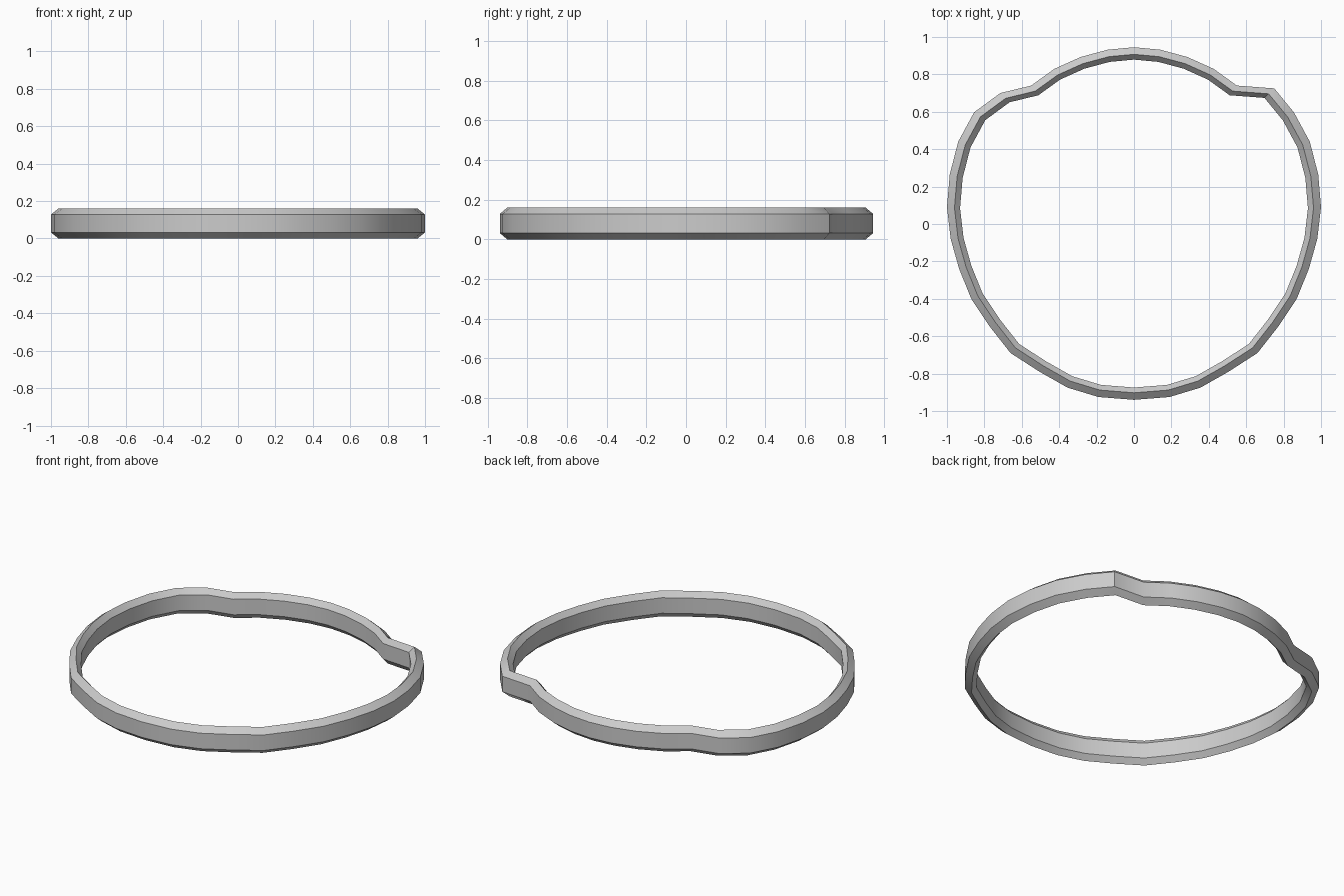
import bpy
import bmesh

cube = bpy.data.objects.get("Cube")
if cube:
    bpy.data.objects.remove(cube, do_unlink=True)

# Plain grey material
grey = bpy.data.materials.new("light grey")
grey.use_nodes = True
colour = (0.6, 0.6, 0.6, 1)
grey.diffuse_color = colour
grey.node_tree.nodes["Principled BSDF"].inputs["Base Color"].default_value = colour

# Half outline of the ring, from back centre to front centre
half = [(0, .945), (.14, .932), (.285, .893), (.425, .83), (.55, .74),
        (.715, .70), (.855, .597), (.94, .44), (.985, .265), (1, .09),
        (.98, -.08), (.935, -.24), (.87, -.40), (.77, -.55), (.66, -.69),
        (.505, -.79), (.355, -.875), (.19, -.925), (0, -.94)]
left = list(half)
left[5] = (.75, .725)  # the left shoulder is more pointed
outline = left + [(-x, y) for x, y in reversed(half[1:-1])]

# Six-sided section: scale of the outline, height
section = [(1, .032), (1, .128), (.96, .16), (.93, .128), (.93, .032), (.96, 0)]

# Sweep the section round the outline
bm = bmesh.new()
loops = [[bm.verts.new((x * s, y * s, z)) for s, z in section] for x, y in outline]
for i, a in enumerate(loops):
    b = loops[(i + 1) % len(loops)]
    for j in range(len(section)):
        k = (j + 1) % len(section)
        bm.faces.new((a[j], a[k], b[k], b[j]))
bmesh.ops.recalc_face_normals(bm, faces=bm.faces)

mesh = bpy.data.meshes.new("ring_band")
bm.to_mesh(mesh)
bm.free()
mesh.materials.append(grey)
ring = bpy.data.objects.new("ring_band", mesh)
bpy.context.collection.objects.link(ring)

# Smooth round the ring, crisp along the bevels
bpy.ops.object.select_all(action="DESELECT")
ring.select_set(True)
bpy.context.view_layer.objects.active = ring
bpy.ops.object.shade_smooth_by_angle(angle=0.55)
